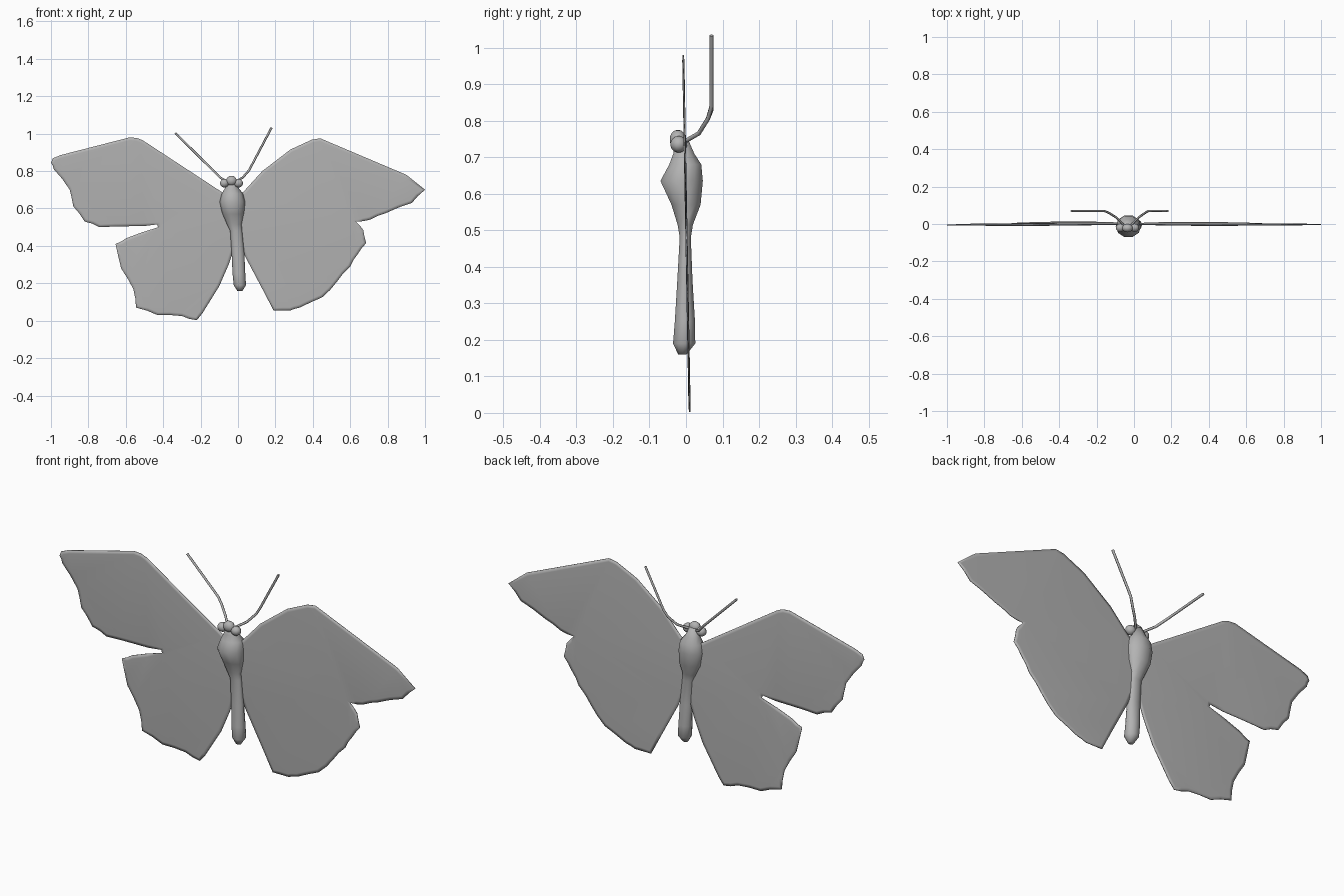
import bpy, bmesh, math, random
from mathutils import Vector

random.seed(4)
if "Cube" in bpy.data.objects:
    bpy.data.objects.remove(bpy.data.objects["Cube"], do_unlink=True)

# One plain grey for the whole model
grey = bpy.data.materials.new("plain grey")
grey.use_nodes = True
colour = (0.45, 0.45, 0.45, 1)
grey.diffuse_color = colour
grey.node_tree.nodes["Principled BSDF"].inputs["Base Color"].default_value = colour


def add_object(name, data):
    obj = bpy.data.objects.new(name, data)
    bpy.context.scene.collection.objects.link(obj)
    data.materials.append(grey)
    return obj


def finish_mesh(name, bm):
    bmesh.ops.recalc_face_normals(bm, faces=bm.faces[:])
    for face in bm.faces:
        face.smooth = True
    mesh = bpy.data.meshes.new(name)
    bm.to_mesh(mesh)
    bm.free()
    return add_object(name, mesh)


def ragged(points, amount=0.005):
    """Add a slightly displaced midpoint to every segment of a margin."""
    result = []
    for a, b in zip(points, points[1:]):
        a, b = Vector(a), Vector(b)
        across = Vector((b.y - a.y, a.x - b.x)).normalized()
        result += [a, (a + b) / 2 + across * random.uniform(-amount, amount)]
    return result + [Vector(points[-1])]


def wing_pair(name, leading, margin, trailing, thickness=0.006, border=0.016):
    """Thin plate with a softly thinned border, leaning back toward its foot."""
    outline = [Vector(p) for p in leading] + ragged(margin) + [Vector(p) for p in trailing]
    bm = bmesh.new()

    def lean(z):
        return 0.01 - 0.018 * z

    sides = []
    for side in (-1, 1):
        verts = [bm.verts.new((p.x, lean(p.y) + side * thickness * 0.3, p.y)) for p in outline]
        sides.append(verts)
    front = bm.faces.new(sides[0])
    back = bm.faces.new(list(reversed(sides[1])))
    count = len(outline)
    for i in range(count):
        j = (i + 1) % count
        bm.faces.new((sides[0][i], sides[1][i], sides[1][j], sides[0][j]))
    bmesh.ops.recalc_face_normals(bm, faces=bm.faces[:])
    bmesh.ops.inset_individual(bm, faces=[front, back], thickness=border,
                               depth=thickness * 0.2, use_even_offset=False)
    bmesh.ops.triangulate(bm, faces=[f for f in bm.faces if len(f.verts) > 4])
    return finish_mesh(name, bm)


# Wings, each side with its own outline: leading edge, ragged margin, inner edge
wing_pair(
    "right_wings",
    [(-.03, .65), (-.09, .69), (-.51, .965), (-.54, .977), (-.58, .98), (-.95, .885), (-.99, .868)],
    [(-1, .845), (-.985, .81), (-.9, .7), (-.88, .61), (-.82, .53), (-.74, .5), (-.58, .505),
     (-.43, .515), (-.425, .5), (-.6, .44), (-.655, .41), (-.625, .28), (-.56, .17),
     (-.545, .07), (-.43, .03), (-.3, .025), (-.22, .003)],
    [(-.19, .04), (-.1, .185), (-.05, .3), (-.03, .36), (-.01, .42)])
wing_pair(
    "left_wings",
    [(-.03, .65), (.03, .69), (.13, .8), (.28, .915), (.395, .968), (.44, .975), (.9, .78)],
    [(1, .7), (.93, .63), (.79, .575), (.705, .54), (.63, .53), (.67, .485), (.685, .415),
     (.64, .355), (.6, .29), (.53, .21), (.45, .125), (.33, .07), (.28, .055), (.19, .055)],
    [(.13, .17), (.04, .34), (.02, .39), (-.01, .42)])

# Body lofted from elliptical rings: height, centre x, centre y, half width, half depth
rings = [
    (.16, .01, -.01, .014, .012), (.19, .01, -.005, .033, .032), (.25, .005, -.003, .034, .029),
    (.36, 0, -.003, .034, .022), (.48, -.01, -.002, .032, .016), (.515, -.02, -.002, .039, .022),
    (.57, -.026, 0, .058, .042), (.635, -.03, -.012, .068, .061), (.68, -.03, -.002, .057, .046),
    (.71, -.033, -.006, .036, .03), (.75, -.035, -.012, .02, .018),
]
sides = 10
bm = bmesh.new()
loops = []
for z, cx, cy, rx, ry in rings:
    angles = [math.tau * i / sides for i in range(sides)]
    loops.append([bm.verts.new((cx + rx * math.cos(a), cy + ry * math.sin(a), z)) for a in angles])
for low, high in zip(loops, loops[1:]):
    for i in range(sides):
        j = (i + 1) % sides
        bm.faces.new((low[i], low[j], high[j], high[i]))
bm.faces.new(list(reversed(loops[0])))
bm.faces.new(loops[-1])
finish_mesh("body", bm)


# Head and eyes
def ball(name, centre, radii):
    bm = bmesh.new()
    bmesh.ops.create_uvsphere(bm, u_segments=10, v_segments=7, radius=1)
    bmesh.ops.scale(bm, vec=radii, verts=bm.verts[:])
    bmesh.ops.translate(bm, vec=centre, verts=bm.verts[:])
    finish_mesh(name, bm)


ball("head", (-.035, -.022, .748), (.03, .023, .027))
for name, side in (("left_eye", 1), ("right_eye", -1)):
    ball(name, (-.035 + side * .038, -.02, .735), (.025, .023, .023))


# Antennae: bent back from the head, then straight up and outward
def antenna(name, path):
    curve = bpy.data.curves.new(name, "CURVE")
    curve.dimensions = "3D"
    curve.bevel_depth = 0.006
    curve.bevel_resolution = 1
    curve.use_fill_caps = True
    spline = curve.splines.new("POLY")
    spline.points.add(len(path) - 1)
    for point, place in zip(spline.points, path):
        point.co = (*place, 1)
    spline.use_smooth = True
    add_object(name, curve)


antenna("left_antenna", [(-.015, -.005, .742), (.025, .035, .765), (.06, .06, .805),
                         (.078, .07, .84), (.18, .07, 1.033)])
antenna("right_antenna", [(-.055, -.005, .742), (-.095, .035, .765), (-.135, .06, .805),
                          (-.16, .07, .83), (-.335, .07, 1.003)])
